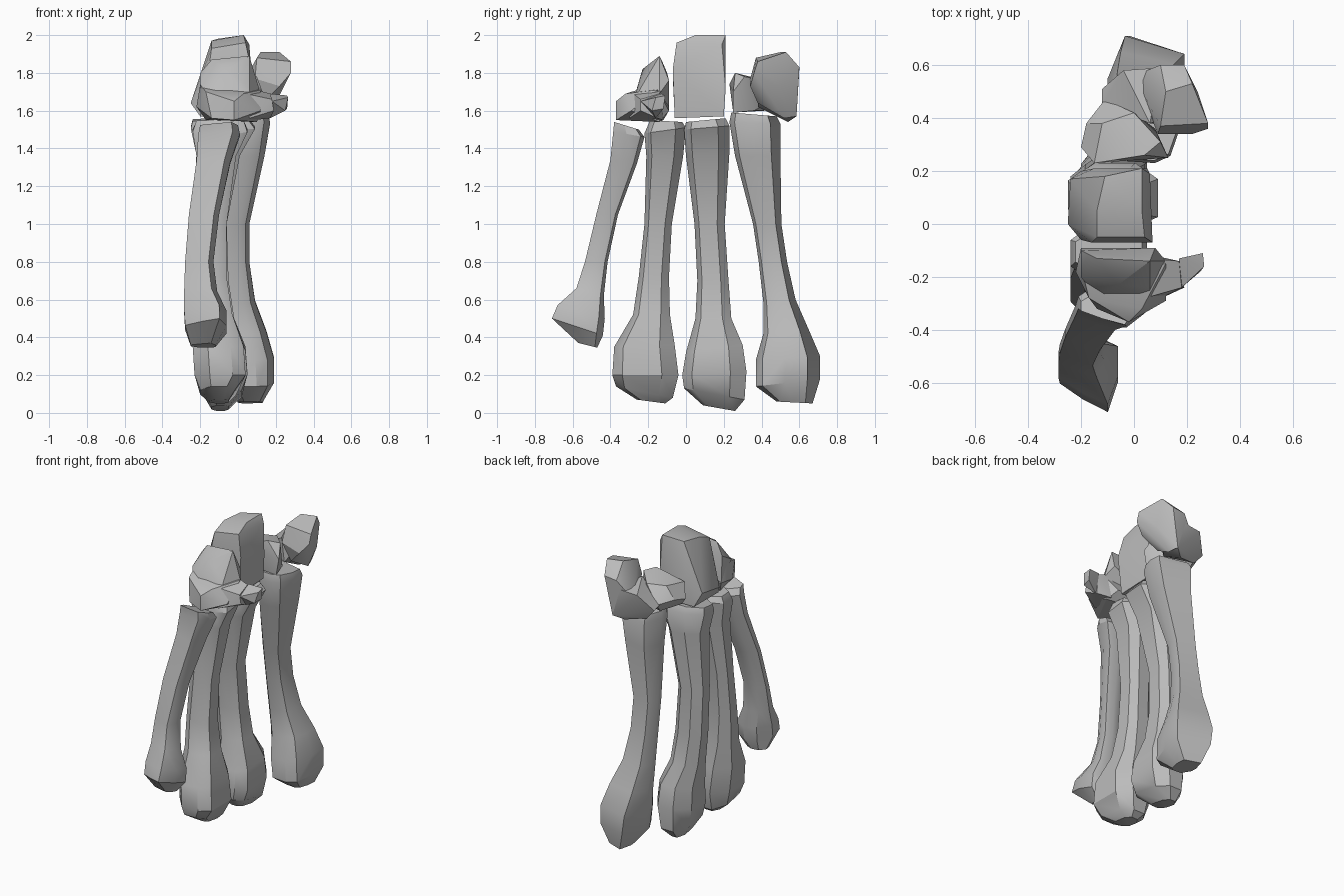
import bpy, bmesh, math

cube = bpy.data.objects.get("Cube")
if cube:
    bpy.data.objects.remove(cube, do_unlink=True)

# One plain grey for every bone
grey = bpy.data.materials.new("bone_grey")
grey.use_nodes = True
colour = (0.5, 0.5, 0.5, 1.0)
grey.diffuse_color = colour
bsdf = next(n for n in grey.node_tree.nodes if n.type == 'BSDF_PRINCIPLED')
bsdf.inputs["Base Color"].default_value = colour
bsdf.inputs["Roughness"].default_value = 0.8


def finish(name, bm):
    """Turn a bmesh into a shaded, coloured object."""
    bmesh.ops.recalc_face_normals(bm, faces=bm.faces[:])
    mesh = bpy.data.meshes.new(name)
    bm.to_mesh(mesh)
    bm.free()
    mesh.materials.append(grey)
    obj = bpy.data.objects.new(name, mesh)
    bpy.context.collection.objects.link(obj)
    bpy.ops.object.select_all(action='DESELECT')
    obj.select_set(True)
    bpy.context.view_layer.objects.active = obj
    bpy.ops.object.shade_smooth_by_angle(angle=math.radians(32))


def long_bone(name, section, rings):
    """Loft a unit cross-section through rings (x0, x1, y0, z at y0, y1, z at y1)."""
    bm = bmesh.new()
    loops = []
    for x0, x1, y0, z0, y1, z1 in rings:
        loop = []
        for u, v in section:
            s, t = (u + 1) / 2, (v + 1) / 2
            loop.append(bm.verts.new((x0 + (x1 - x0) * s,
                                      y0 + (y1 - y0) * t, z0 + (z1 - z0) * t)))
        loops.append(loop)
    count = len(section)
    for a, b in zip(loops, loops[1:]):
        for k in range(count):
            n = (k + 1) % count
            bm.faces.new((a[k], a[n], b[n], b[k]))
    bm.faces.new(loops[0])
    bm.faces.new(loops[-1])
    finish(name, bm)


def wrist_bone(name, *lumps):
    """Join faceted lumps, each the hull of a few corner points."""
    bm = bmesh.new()
    for points in lumps:
        verts = [bm.verts.new(p) for p in points]
        res = bmesh.ops.convex_hull(bm, input=verts)
        inside = [g for g in res["geom_interior"] if isinstance(g, bmesh.types.BMVert)]
        if inside:
            bmesh.ops.delete(bm, geom=inside, context='VERTS')
    bmesh.ops.dissolve_limit(bm, angle_limit=math.radians(4),
                             verts=bm.verts[:], edges=bm.edges[:])
    finish(name, bm)


# Cross-sections: the outer bones are turned outward, the middle two are straight
little_section = [(-1, -.2), (-.2, -.65), (.65, -1), (1, -.15),
                  (1, .75), (.4, 1), (-.4, .9), (-1, .35)]
middle_section = [(1, -.7), (1, .5), (.5, 1), (-.4, 1),
                  (-1, .45), (-1, -.45), (-.4, -1), (.5, -1)]
index_section = [(-.6, 1), (1, .6), (1, -.1), (.75, -.8),
                 (.3, -1), (-.5, -.95), (-1, -.3), (-1, .15)]

# Four long hand bones, from base to knuckle
long_bone("little_finger_long_bone", little_section, [
    (-.20, .00, -.38, 1.54, -.25, 1.50),
    (-.21, .01, -.385, 1.49, -.22, 1.46),
    (-.22, -.04, -.40, 1.34, -.26, 1.32),
    (-.26, -.10, -.475, 1.05, -.36, 1.05),
    (-.28, -.13, -.535, .80, -.415, .80),
    (-.285, -.11, -.58, .66, -.435, .62),
    (-.285, -.06, -.68, .57, -.43, .50),
    (-.28, -.06, -.71, .50, -.44, .41),
    (-.25, -.12, -.57, .37, -.47, .345)])
long_bone("ring_finger_long_bone", middle_section, [
    (-.22, .03, -.19, 1.55, -.02, 1.54),
    (-.24, .05, -.22, 1.48, .00, 1.51),
    (-.22, -.01, -.21, 1.36, -.015, 1.36),
    (-.23, -.06, -.22, 1.00, -.075, 1.00),
    (-.24, -.06, -.25, .72, -.09, .72),
    (-.24, -.03, -.28, .52, -.085, .52),
    (-.24, .03, -.38, .35, -.06, .36),
    (-.23, .04, -.39, .20, -.04, .20),
    (-.20, -.01, -.37, .14, -.07, .08),
    (-.15, -.05, -.26, .07, -.11, .05)])
long_bone("middle_finger_long_bone", middle_section, [
    (-.24, .06, .00, 1.54, .21, 1.56),
    (-.25, .09, -.01, 1.50, .23, 1.52),
    (-.22, .01, .00, 1.36, .23, 1.38),
    (-.24, -.06, .045, 1.00, .205, 1.00),
    (-.24, -.05, .06, .70, .225, .70),
    (-.22, -.02, .05, .50, .24, .50),
    (-.20, .04, .00, .32, .30, .36),
    (-.20, .05, -.02, .20, .32, .22),
    (-.18, .02, -.01, .13, .31, .07),
    (-.14, -.05, .09, .04, .26, .01)])
long_bone("index_finger_long_bone", index_section, [
    (-.08, .16, .24, 1.59, .48, 1.57),
    (-.09, .17, .23, 1.54, .50, 1.53),
    (-.08, .14, .26, 1.36, .50, 1.36),
    (-.10, .06, .355, 1.00, .505, 1.00),
    (-.10, .06, .385, .80, .535, .80),
    (-.10, .09, .41, .58, .58, .60),
    (-.10, .15, .41, .42, .65, .44),
    (-.09, .19, .37, .28, .71, .30),
    (-.07, .19, .37, .14, .71, .18),
    (.00, .13, .48, .06, .67, .05)])

# Wrist bone over the two outer long bones, with its hooked spur
wrist_bone("hooked_wrist_bone",
           [(-.20, -.09, 1.62), (.05, -.09, 1.60), (.12, -.15, 1.71), (.12, -.29, 1.60),
            (-.02, -.37, 1.55), (-.02, -.37, 1.65), (-.14, -.32, 1.56), (-.17, -.28, 1.70),
            (-.22, -.18, 1.62), (-.20, -.16, 1.74), (.10, -.14, 1.54), (-.17, -.12, 1.55),
            (.03, -.32, 1.69)],
           [(-.14, -.13, 1.87), (.06, -.14, 1.89), (.08, -.09, 1.76), (-.20, -.10, 1.80),
            (-.20, -.20, 1.74), (.06, -.24, 1.72), (-.06, -.23, 1.82), (-.20, -.09, 1.62),
            (.12, -.14, 1.69), (.06, -.28, 1.64), (-.14, -.28, 1.65)],
           [(.06, -.13, 1.72), (.04, -.28, 1.69), (.06, -.30, 1.56), (.08, -.12, 1.55),
            (.19, -.24, 1.60), (.17, -.14, 1.69), (.17, -.15, 1.56), (.18, -.24, 1.66)],
           [(.17, -.13, 1.69), (.18, -.24, 1.65), (.17, -.16, 1.56), (.26, -.11, 1.68),
            (.265, -.16, 1.67), (.25, -.18, 1.60), (.26, -.12, 1.61)])

# Tall central wrist bone, narrow above and leaning back below
wrist_bone("central_wrist_bone",
           [(-.14, .05, 1.97), (-.11, .18, 1.98), (.03, .21, 2.0), (.06, .19, 1.95),
            (.03, .05, 2.0), (-.14, -.05, 1.93), (.04, -.05, 1.96), (.07, -.07, 1.82),
            (-.16, -.07, 1.78), (.05, .21, 1.72), (-.15, .21, 1.78), (-.24, .17, 1.66),
            (-.25, .00, 1.64), (-.20, -.06, 1.57), (-.20, .20, 1.57), (.05, -.06, 1.56),
            (.05, .20, 1.57)])

# Small wedge-shaped wrist bone
wrist_bone("wedge_wrist_bone",
           [(-.20, .29, 1.66), (-.18, .38, 1.68), (-.11, .47, 1.66), (.00, .42, 1.76),
            (.10, .31, 1.78), (.13, .25, 1.70), (-.15, .23, 1.74), (.04, .26, 1.80),
            (-.15, .26, 1.60), (.11, .25, 1.59), (.08, .36, 1.60), (-.10, .42, 1.60),
            (-.12, .38, 1.76)])

# Outer wrist bone on the thumb side: a leaning block with a lower foot
wrist_bone("thumb_side_wrist_bone",
           [(.10, .37, 1.88), (.12, .50, 1.91), (.22, .53, 1.91), (.28, .38, 1.86),
            (.28, .36, 1.80), (.22, .34, 1.73), (.09, .34, 1.77), (.24, .50, 1.72),
            (.19, .60, 1.83), (.10, .60, 1.82), (.14, .585, 1.57), (.00, .56, 1.70),
            (.16, .52, 1.56), (.13, .38, 1.64)],
           [(-.12, .45, 1.66), (-.12, .51, 1.64), (-.04, .58, 1.75), (.10, .59, 1.76),
            (.14, .585, 1.57), (.08, .54, 1.54), (-.06, .50, 1.57), (.08, .38, 1.62),
            (.14, .40, 1.70), (.06, .38, 1.78), (.17, .48, 1.62)])
